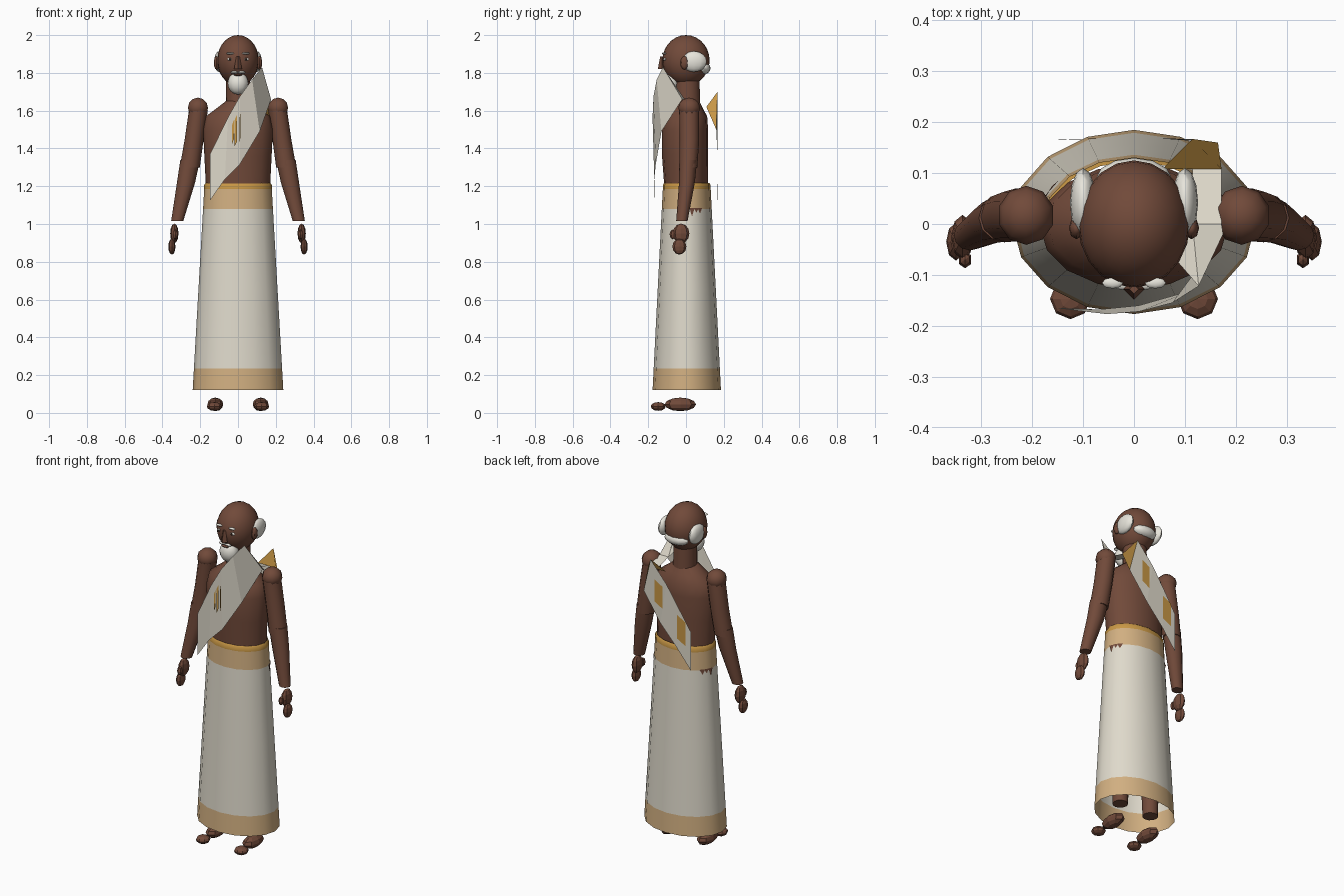
import bpy, bmesh, math
from mathutils import Vector

if "Cube" in bpy.data.objects:
    bpy.data.objects.remove(bpy.data.objects["Cube"])


def mat(name, rgb):
    m = bpy.data.materials.new(name)
    m.diffuse_color = (*rgb, 1)
    m.use_nodes = True
    m.node_tree.nodes["Principled BSDF"].inputs["Base Color"].default_value = m.diffuse_color
    return m


SKIN = mat("brown skin", (0.165, 0.068, 0.042))
CLOTH = mat("cream cloth", (0.74, 0.70, 0.60))
TAN = mat("tan border", (0.64, 0.43, 0.22))
GOLD = mat("gold trim", (0.58, 0.31, 0.06))
HAIR = mat("white hair", (0.80, 0.78, 0.71))
DARK = mat("dark pupil", (0.03, 0.015, 0.01))


def make(name, bm, mats, smooth=True, angle=40):
    me = bpy.data.meshes.new(name)
    bm.to_mesh(me)
    bm.free()
    for m in mats:
        me.materials.append(m)
    ob = bpy.data.objects.new(name, me)
    bpy.context.collection.objects.link(ob)
    if smooth:
        bpy.ops.object.select_all(action='DESELECT')
        ob.select_set(True)
        bpy.context.view_layer.objects.active = ob
        bpy.ops.object.shade_smooth_by_angle(angle=math.radians(angle))
    return ob


def ellipsoid(name, c, r, m, seg=12, rings=8, smooth=True):
    bm = bmesh.new()
    bmesh.ops.create_uvsphere(bm, u_segments=seg, v_segments=rings, radius=1)
    for v in bm.verts:
        v.co = Vector(c) + Vector((v.co.x * r[0], v.co.y * r[1], v.co.z * r[2]))
    return make(name, bm, [m], smooth)


def loft(name, rings, mats, n=16, caps=True, rule=None):
    """Join elliptical rings given as (x, y, z, rx, ry)."""
    bm = bmesh.new()
    loops = []
    for x, y, z, rx, ry in rings:
        loops.append([bm.verts.new((x + rx * math.cos(2 * math.pi * i / n),
                                    y + ry * math.sin(2 * math.pi * i / n), z)) for i in range(n)])
    for k in range(len(loops) - 1):
        a, b = loops[k], loops[k + 1]
        for i in range(n):
            j = (i + 1) % n
            f = bm.faces.new((a[i], a[j], b[j], b[i]))
            if rule:
                f.material_index = rule(f.calc_center_median().z)
    if caps:
        bm.faces.new(loops[0][::-1])
        bm.faces.new(loops[-1])
        bmesh.ops.recalc_face_normals(bm, faces=bm.faces)
    return make(name, bm, mats)


def strip(name, pairs, mats, gold_from=99):
    """Cloth band between two edges."""
    bm = bmesh.new()
    rows = [(bm.verts.new(a), bm.verts.new(b)) for a, b in pairs]
    for k in range(len(rows) - 1):
        (a, b), (c, d) = rows[k], rows[k + 1]
        f = bm.faces.new((a, b, d, c))
        f.material_index = 1 if k == gold_from else 0
    return make(name, bm, mats, False)


# Torso and neck
loft("torso", [(0, 0, 1.06, .165, .115), (0, 0, 1.2, .17, .115), (0, -.005, 1.36, .178, .122),
               (0, -.005, 1.5, .185, .122), (0, 0, 1.57, .17, .112), (0, .003, 1.615, .11, .085),
               (0, .005, 1.65, .065, .065)], [SKIN])
loft("neck", [(0, .008, 1.6, .066, .068), (0, .005, 1.78, .062, .066)], [SKIN])

# Wrapped skirt with borders
def skirt_ring(z):
    t = (z - .12) / 1.08
    return (0, .004, z, .24 - .062 * t, .181 - .055 * t)
loft("skirt", [skirt_ring(z) for z in (.12, .235, .65, 1.08, 1.2)], [CLOTH, TAN], caps=False,
     rule=lambda z: 1 if z < .23 or z > 1.08 else 0)
loft("waistband", [(0, .004, 1.185, .179, .127), (0, .004, 1.207, .179, .127), (0, .004, 1.217, .172, .119)],
     [GOLD], caps=False)

# Head and face
ellipsoid("head", (0, 0, 1.866), (.11, .125, .134), SKIN, 20, 14)
ellipsoid("beard", (0, -.083, 1.745), (.055, .046, .06), HAIR)
ellipsoid("back_hair", (0, .088, 1.825), (.075, .042, .035), HAIR)
bm = bmesh.new()
bmesh.ops.create_cone(bm, cap_ends=True, segments=4, radius1=.021, radius2=.009, depth=.065)
for v in bm.verts:
    v.co += Vector((0, -.128, 1.853))
make("nose", bm, [SKIN], False)
ellipsoid("mouth", (0, -.12, 1.79), (.025, .01, .006), SKIN, 8, 6)

for s, side in ((-1, "left"), (1, "right")):
    ellipsoid(side + "_hair", (s * .1, .042, 1.86), (.026, .068, .055), HAIR)
    ellipsoid(side + "_ear", (s * .113, -.008, 1.853), (.015, .022, .036), SKIN, 8, 6)
    ellipsoid(side + "_brow", (s * .042, -.116, 1.903), (.021, .011, .006), HAIR, 8, 6)
    ellipsoid(side + "_eye", (s * .042, -.112, 1.872), (.016, .008, .008), HAIR, 8, 6)
    ellipsoid(side + "_pupil", (s * .042, -.119, 1.872), (.006, .004, .006), DARK, 8, 6)
    ellipsoid(side + "_moustache", (s * .02, -.12, 1.803), (.02, .01, .007), HAIR, 8, 6)

    # Arm, shoulder and hand
    ellipsoid(side + "_shoulder", (s * .212, .017, 1.615), (.056, .058, .054), SKIN, 10, 6)
    loft(side + "_upper_arm", [(s * .21, .017, 1.6, .05, .053), (s * .232, .018, 1.45, .05, .052),
                               (s * .255, .012, 1.3, .053, .048)], [SKIN], 12)
    loft(side + "_forearm", [(s * .253, .012, 1.34, .052, .047), (s * .275, .005, 1.22, .048, .042),
                             (s * .322, -.022, 1.015, .032, .03)], [SKIN], 12)
    ellipsoid(side + "_palm", (s * .337, -.026, .95), (.022, .044, .052), SKIN, 8, 6, False)
    ellipsoid(side + "_fingers", (s * .35, -.035, .88), (.019, .037, .042), SKIN, 8, 6, False)
    ellipsoid(side + "_thumb", (s * .332, -.07, .945), (.014, .017, .026), SKIN, 6, 4, False)

    # Leg and foot
    loft(side + "_leg", [(s * .105, .01, .14, .042, .042), (s * .1, .01, .55, .055, .055),
                         (s * .085, 0, 1.05, .075, .08)], [SKIN], 12)
    ellipsoid(side + "_foot", (s * .12, -.03, .045), (.042, .083, .036), SKIN, 8, 6, False)
    ellipsoid(side + "_toes", (s * .125, -.147, .034), (.04, .04, .023), SKIN, 8, 6, False)

    # Skin glimpses at the hip
    bm = bmesh.new()
    for y, w, h in ((.032, .014, .045), (.055, .012, .025), (.074, .012, .03)):
        pts = []
        for yy, z in ((y - w, 1.085), (y + w, 1.085), (y, 1.085 - h)):
            _, cy, _, rx, ry = skirt_ring(z)
            pts.append(bm.verts.new((s * (rx * math.sqrt(1 - ((yy - cy) / ry) ** 2) + .003), yy, z)))
        bm.faces.new(pts if s > 0 else pts[::-1])
    make(side + "_hip_gap", bm, [SKIN], False)

# Sash: front panel, shoulder bridge, back panel
front = [((-.148, -.166, 1.37), (-.148, -.165, 1.125)),
         ((-.053, -.177, 1.565), (-.07, -.168, 1.236)),
         ((.01, -.172, 1.676), (.01, -.16, 1.316)),
         ((.075, -.155, 1.765), (.115, -.13, 1.49)),
         ((.127, -.122, 1.83), (.175, -.02, 1.66))]
strip("sash_front", front, [CLOTH])
strip("sash_shoulder", [((.127, -.122, 1.83), (.175, -.02, 1.66)),
                        ((.115, 0, 1.65), (.172, 0, 1.65)),
                        ((.115, .108, 1.62), (.172, .108, 1.62))], [CLOTH])
strip("sash_shoulder_inner", [((.127, -.122, 1.83), (.127, -.122, 1.83 - .002)),
                              ((.082, -.07, 1.7), (.115, 0, 1.65))], [CLOTH])
back = [((.055, .108, 1.62), (.172, .108, 1.62)),
        ((.115, .167, 1.70), (.165, .160, 1.50)),
        ((.01, .168, 1.58), (.05, .168, 1.34)),
        ((-.07, .168, 1.46), (-.06, .168, 1.22)),
        ((-.148, .166, 1.34), (-.148, .165, 1.11))]
strip("sash_back", back, [CLOTH, GOLD], gold_from=0)

# Gold streaks on the sash
for name, y, x0, z0, quads in (
        ("front_streaks", -.1775, 0, 0, ((-.033, -.022, 1.42, 1.52), (-.018, -.004, 1.41, 1.55), (.008, .013, 1.43, 1.56))),
        ("back_patch", .171, 0, 0, ((-.115, -.06, 1.25, 1.39), (.035, .085, 1.43, 1.56)))):
    bm = bmesh.new()
    tilt = .03
    for a, b, lo, hi in quads:
        bm.faces.new([bm.verts.new(p) for p in ((a, y, lo), (b, y, lo + tilt), (b, y, hi + tilt), (a, y, hi))])
    make(name, bm, [GOLD], False)
